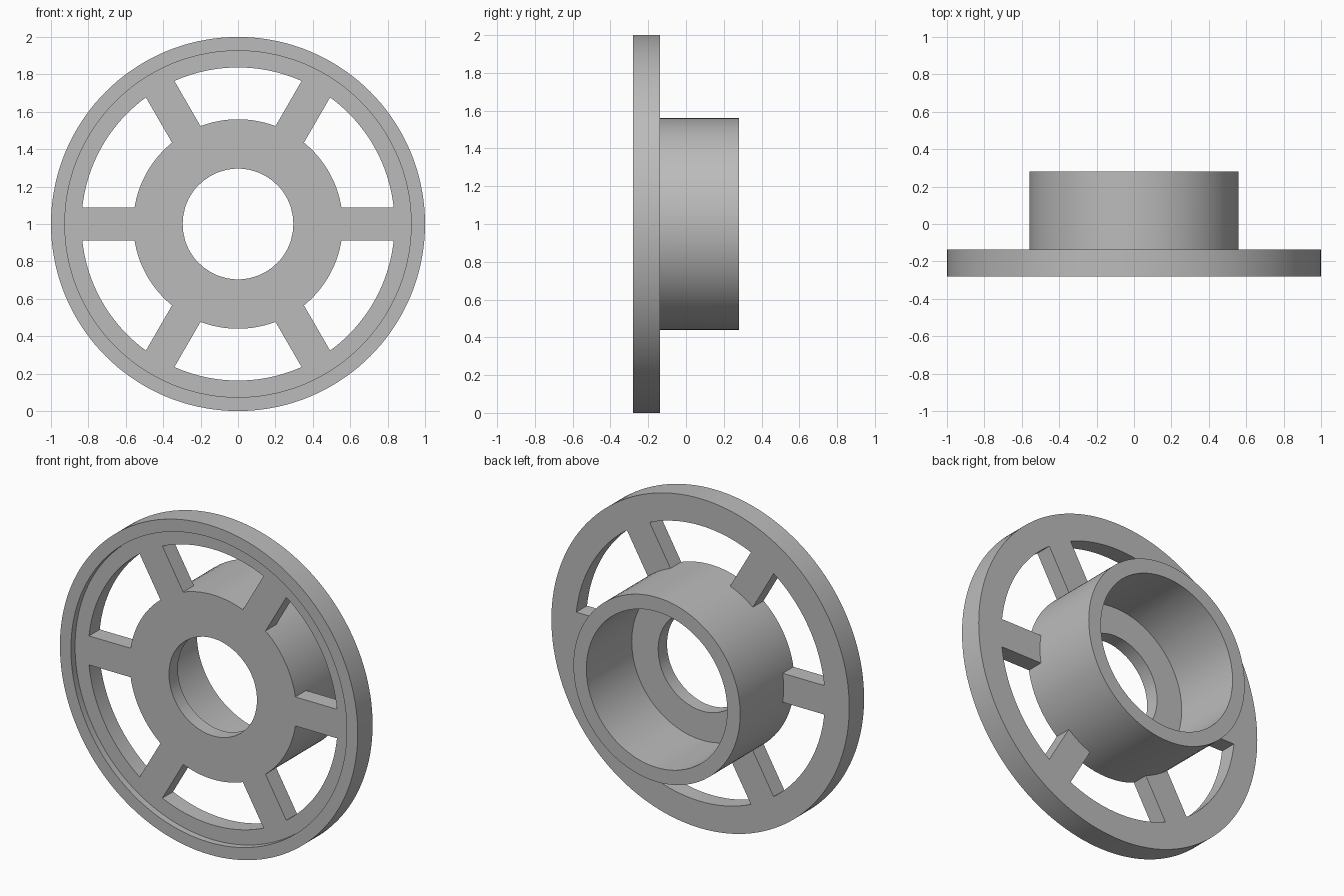
import bpy, bmesh
from math import asin, cos, sin, pi

cube = bpy.data.objects.get("Cube")
if cube:
    bpy.data.objects.remove(cube)

grey = bpy.data.materials.new("plain_grey")
grey.use_nodes = True
colour = (0.5, 0.5, 0.5, 1)
grey.diffuse_color = colour
grey.node_tree.nodes["Principled BSDF"].inputs["Base Color"].default_value = colour

# Main dimensions
SPOKES, SPOKE_STEPS, GAP_STEPS = 6, 4, 20
HALF_SPOKE = 0.088
BORE, CUP, HUB, RIM_IN, LIP, RIM = 0.296, 0.473, 0.56, 0.837, 0.926, 1.0
FRONT, WEB, FLOOR, PLATE_BACK, BACK = -0.28, -0.24, -0.155, -0.137, 0.28
STEPS = SPOKE_STEPS + GAP_STEPS
TOTAL = SPOKES * STEPS

bm = bmesh.new()


def ring(radius, y):
    """Circle of vertices whose divisions follow the parallel spoke edges."""
    half = asin(HALF_SPOKE / radius)
    sector = 2 * pi / SPOKES
    verts = []
    for s in range(SPOKES):
        for i in range(STEPS):
            if i < SPOKE_STEPS:
                a = -half + 2 * half * i / SPOKE_STEPS
            else:
                a = half + (sector - 2 * half) * (i - SPOKE_STEPS) / GAP_STEPS
            a += s * sector
            verts.append(bm.verts.new((radius * cos(a), y, 1 + radius * sin(a))))
    return verts


def band(a, b, keep=lambda i: True):
    """Skin two rings wherever the segment is kept."""
    for i in range(TOTAL):
        j = (i + 1) % TOTAL
        if keep(i):
            bm.faces.new((a[i], a[j], b[j], b[i]))


def in_spoke(i):
    return i % STEPS < SPOKE_STEPS


def in_gap(i):
    return not in_spoke(i)


# Front rings
bore_front, hub_front = ring(BORE, WEB), ring(HUB, WEB)
rim_front, lip_foot = ring(RIM_IN, WEB), ring(LIP, WEB)
lip_top, outer_front = ring(LIP, FRONT), ring(RIM, FRONT)
# Back rings
outer_back, rim_back = ring(RIM, PLATE_BACK), ring(RIM_IN, PLATE_BACK)
hub_root, hub_end = ring(HUB, PLATE_BACK), ring(HUB, BACK)
cup_end, cup_floor, bore_back = ring(CUP, BACK), ring(CUP, FLOOR), ring(BORE, FLOOR)

# Rim, lip, hub tube and bore
for chain in ((bore_front, hub_front),
              (rim_front, lip_foot, lip_top, outer_front, outer_back, rim_back),
              (hub_root, hub_end, cup_end, cup_floor, bore_back, bore_front)):
    for a, b in zip(chain, chain[1:]):
        band(a, b)

# Spoke faces, window walls and spoke sides
band(hub_front, rim_front, in_spoke)
band(rim_back, hub_root, in_spoke)
band(rim_front, rim_back, in_gap)
band(hub_front, hub_root, in_gap)
for s in range(SPOKES):
    for i in (s * STEPS, s * STEPS + SPOKE_STEPS):
        bm.faces.new((hub_front[i], rim_front[i], rim_back[i], hub_root[i]))

bmesh.ops.recalc_face_normals(bm, faces=bm.faces)
mesh = bpy.data.meshes.new("spoked_wheel_hub")
bm.to_mesh(mesh)
bm.free()
mesh.materials.append(grey)
wheel = bpy.data.objects.new("spoked_wheel_hub", mesh)
bpy.context.collection.objects.link(wheel)

# Smooth curves, sharp edges
bpy.ops.object.select_all(action='DESELECT')
wheel.select_set(True)
bpy.context.view_layer.objects.active = wheel
bpy.ops.object.shade_smooth_by_angle(angle=pi / 6)
